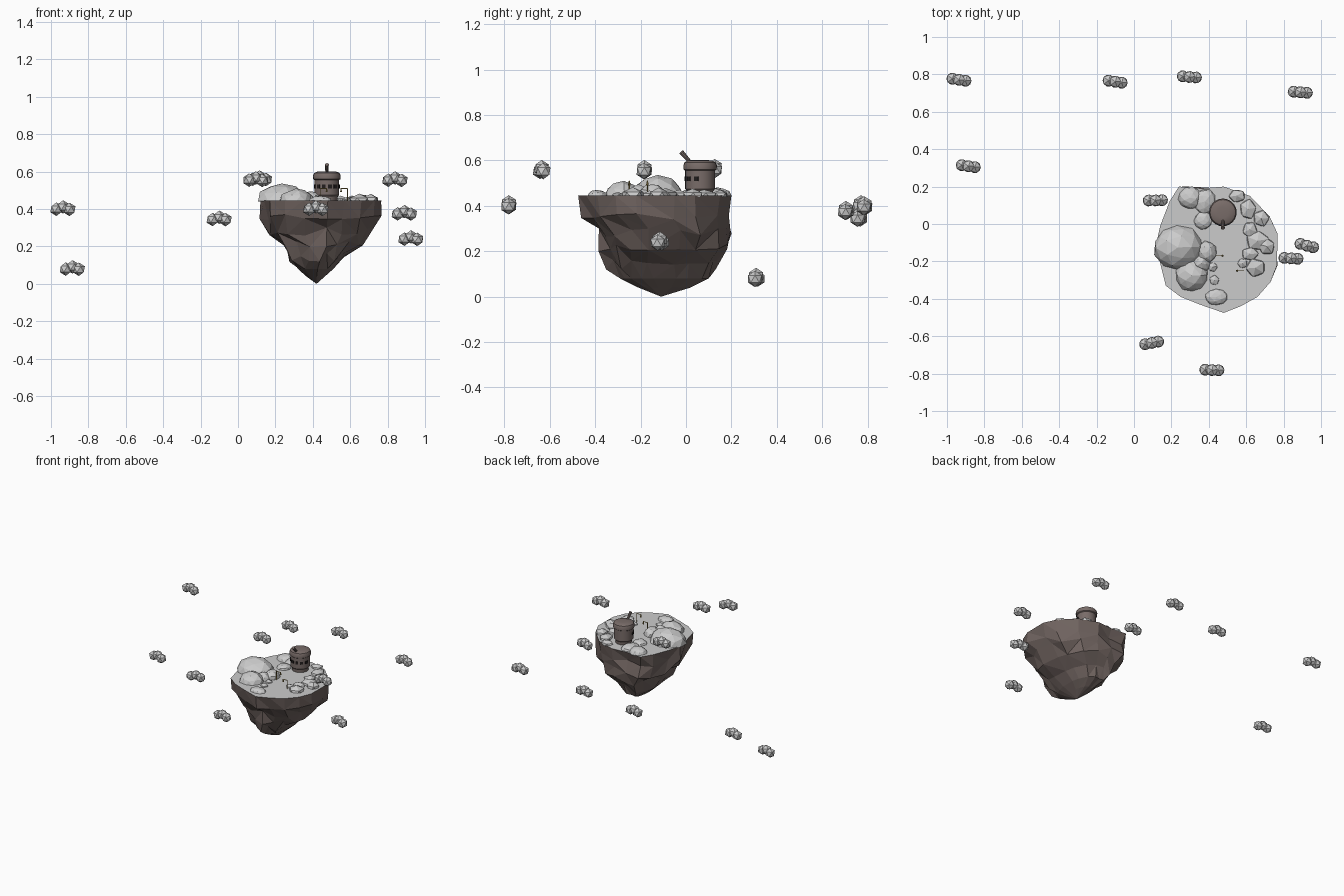
import bpy, bmesh, math, random
from mathutils import Vector, Matrix

if "Cube" in bpy.data.objects:
    bpy.data.objects.remove(bpy.data.objects["Cube"])

random.seed(4)


def material(name, rgb):
    m = bpy.data.materials.new(name)
    m.diffuse_color = (*rgb, 1)
    m.use_nodes = True
    m.node_tree.nodes["Principled BSDF"].inputs["Base Color"].default_value = m.diffuse_color
    return m


ROCK = material("rock_brown", (0.16, 0.125, 0.115))
METAL = material("tower_brown", (0.19, 0.15, 0.14))
DARK = material("window_dark", (0.015, 0.012, 0.012))
BRASS = material("lamp_brass", (0.35, 0.26, 0.08))


def finish(name, bm, mat=None):
    bmesh.ops.recalc_face_normals(bm, faces=bm.faces)
    mesh = bpy.data.meshes.new(name)
    bm.to_mesh(mesh)
    bm.free()
    if mat:
        mesh.materials.append(mat)
    ob = bpy.data.objects.new(name, mesh)
    bpy.context.collection.objects.link(ob)
    return ob


def rod(name, a, b, r1, r2, sides, mat):
    a, b = Vector(a), Vector(b)
    bm = bmesh.new()
    rot = (b - a).to_track_quat('Z', 'Y').to_matrix().to_4x4()
    bmesh.ops.create_cone(bm, cap_ends=True, segments=sides, radius1=r1, radius2=r2,
                          depth=(b - a).length, matrix=Matrix.Translation((a + b) / 2) @ rot)
    return finish(name, bm, mat)


# Island rock: the plan outline is fitted to a bounding box at every level
OUTLINE = [(.24, .2), (.36, .19), (.48, .2), (.62, .15), (.725, .04), (.767, -.05), (.765, -.22),
           (.73, -.31), (.66, -.39), (.57, -.44), (.48, -.475), (.35, -.43), (.25, -.39),
           (.17, -.33), (.14, -.21), (.12, -.1), (.14, -.01), (.19, .12)]
X0, X1, Y0, Y1 = .12, .767, -.475, .2
LEVELS = [(.445, .12, .767, -.475, .2), (.36, .12, .765, -.47, .2), (.28, .15, .735, -.39, .2),
          (.21, .225, .67, -.38, .185), (.14, .265, .575, -.365, .14),
          (.08, .32, .51, -.29, .10), (.04, .365, .465, -.21, .02)]
bm = bmesh.new()
rings = []
for k, (z, a, b, c, d) in enumerate(LEVELS):
    ring = []
    j = .022 if 0 < k < 5 else 0
    for x, y in OUTLINE:
        px = a + (x - X0) / (X1 - X0) * (b - a)
        py = c + (y - Y0) / (Y1 - Y0) * (d - c)
        s = 1 - random.uniform(-.25, 1) * j * 4
        cx, cy = (a + b) / 2, (c + d) / 2
        ring.append(bm.verts.new((cx + (px - cx) * s, cy + (py - cy) * s,
                                  z + random.uniform(-j, j))))
    rings.append(ring)
n = len(OUTLINE)
for hi, lo in zip(rings, rings[1:]):
    for i in range(n):
        q = (hi[i], hi[(i + 1) % n], lo[(i + 1) % n], lo[i])
        t = random.randint(0, 1)
        bm.faces.new((q[t], q[t + 1], q[t + 2]))
        bm.faces.new((q[t], q[t + 2], q[(t + 3) % 4]))
tip = bm.verts.new((.42, -.11, 0))
for i in range(n):
    bm.faces.new((rings[-1][i], rings[-1][(i + 1) % n], tip))
finish("island_rock", bm, ROCK)

# Flat ground on top of the rock
bm = bmesh.new()
bm.faces.new([bm.verts.new((x, y, .445)) for x, y in reversed(OUTLINE)])
finish("ground", bm)


# Faceted boulders and hills, cut flat at the ground
def mound(name, x, y, rx, ry, h, sub=2):
    bm = bmesh.new()
    bmesh.ops.create_icosphere(bm, subdivisions=sub, radius=1)
    bmesh.ops.rotate(bm, verts=bm.verts, matrix=Matrix.Rotation(random.uniform(0, 6), 3, 'Z'))
    for v in bm.verts:
        v.co *= random.uniform(.92, 1.04)
        v.co = Vector((x + v.co.x * rx, y + v.co.y * ry, .443 + v.co.z * h))
    bmesh.ops.bisect_plane(bm, geom=bm.verts[:] + bm.edges[:] + bm.faces[:],
                           plane_co=(0, 0, .44), plane_no=(0, 0, 1), clear_inner=True)
    finish(name, bm)


MOUNDS = [(.235, -.125, .135, .12, .09), (.31, -.275, .088, .09, .065), (.44, -.39, .062, .045, .028),
          (.39, -.15, .055, .06, .055), (.36, -.21, .05, .05, .05), (.30, .14, .065, .06, .04),
          (.38, .12, .06, .07, .035), (.37, .02, .05, .05, .03)]
for i, m in enumerate(MOUNDS):
    mound(f"hill_{i}", *m)
BOULDERS = [(.55, .15, .05, .04, .03), (.61, .08, .05, .06, .03), (.68, .03, .05, .05, .035),
            (.62, -.03, .045, .05, .03), (.66, -.09, .07, .06, .035), (.71, -.12, .05, .05, .04),
            (.62, -.16, .05, .04, .025), (.65, -.235, .06, .055, .04), (.58, -.21, .03, .03, .02),
            (.43, -.3, .03, .03, .02), (.42, -.23, .03, .03, .02)]
for i, m in enumerate(BOULDERS):
    mound(f"boulder_{i}", *m, sub=1)

# Round observatory tower, lathed from a profile
TX, TY = .475, .062
PROFILE = [(.056, .44), (.058, .465), (.066, .475), (.066, .555), (.073, .56), (.074, .578),
           (.068, .592), (.055, .599), (.03, .602)]
bm = bmesh.new()
N = 24
rings = [[bm.verts.new((TX + r * math.cos(2 * math.pi * i / N), TY + r * math.sin(2 * math.pi * i / N), z))
          for i in range(N)] for r, z in PROFILE]
for lo, hi in zip(rings, rings[1:]):
    for i in range(N):
        bm.faces.new((lo[i], lo[(i + 1) % N], hi[(i + 1) % N], hi[i]))
bm.faces.new(rings[-1])
tower = finish("tower", bm, METAL)
for p in tower.data.polygons:
    p.use_smooth = True
bpy.context.view_layer.objects.active = tower
tower.select_set(True)
bpy.ops.object.shade_smooth_by_angle(angle=math.radians(30))

# Windows around the front half
for i, deg in enumerate((-165, -132, -104, -76, -48, -15)):
    bm = bmesh.new()
    mat = (Matrix.Translation((TX, TY, .52)) @ Matrix.Rotation(math.radians(deg), 4, 'Z')
           @ Matrix.Translation((.065, 0, 0)) @ Matrix.Diagonal((.008, .02, .02, 1)))
    bmesh.ops.create_cube(bm, size=1, matrix=mat)
    finish(f"window_{i}", bm, DARK)

# Telescope leaning out of the roof
rod("telescope", (TX, .03, .58), (TX, -.022, .638), .007, .011, 10, METAL)

# Hooked lamp posts
for i, (x, y, s) in enumerate([(.44, -.17, 1), (.585, -.25, -1)]):
    rod(f"lamp_post_{i}", (x, y, .44), (x, y, .51), .0025, .0025, 6, BRASS)
    rod(f"lamp_arm_{i}", (x, y, .509), (x + s * .036, y, .509), .0025, .0025, 6, BRASS)
    rod(f"lamp_{i}", (x + s * .034, y, .508), (x + s * .034, y, .49), .003, .006, 6, BRASS)

# Clouds: three faceted balls sharing one mesh
bm = bmesh.new()
for off in [(-.036, .005, -.006), (0, -.001, .006), (.034, -.006, -.007)]:
    bmesh.ops.create_icosphere(bm, subdivisions=1, radius=.036, matrix=Matrix.Translation(off))
first = finish("cloud_0", bm)
CLOUDS = [(-.935, .772, .405, 0), (-.885, .31, .085, 0), (-.10, .762, .35, 0), (.297, .787, .40, 4),
          (.89, .705, .38, 4), (.115, .127, .565, 10), (.925, -.115, .245, -6), (.84, -.183, .56, 5),
          (.095, -.635, .56, 20), (.417, -.78, .405, 6)]
for i, (x, y, z, deg) in enumerate(CLOUDS):
    ob = first
    if i:
        ob = bpy.data.objects.new(f"cloud_{i}", first.data)
        bpy.context.collection.objects.link(ob)
    ob.location = (x, y, z)
    ob.rotation_euler.z = math.radians(deg)
